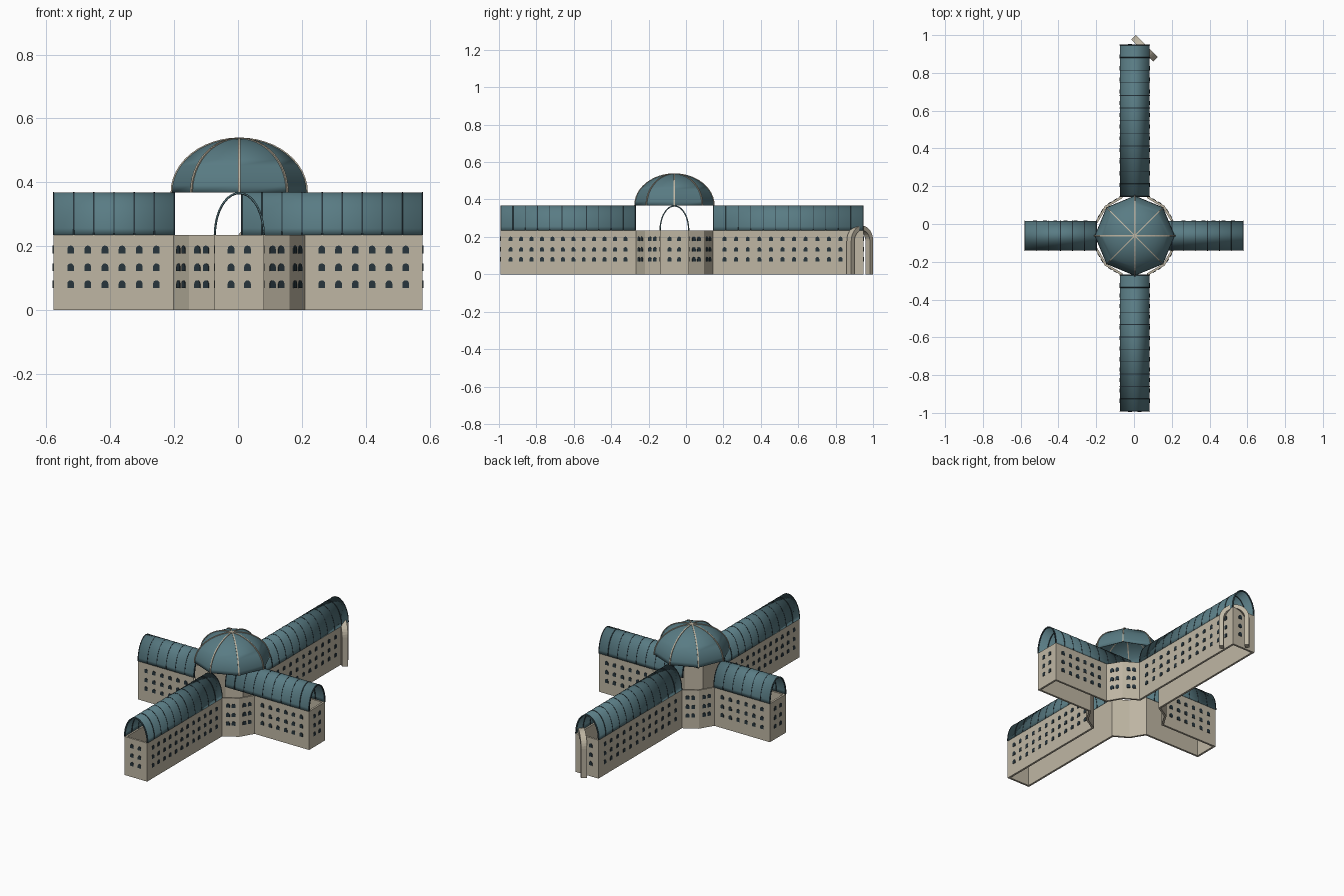
import bpy, bmesh
from math import sin, cos, pi, sqrt
from mathutils import Vector, Matrix

if "Cube" in bpy.data.objects:
    bpy.data.objects.remove(bpy.data.objects["Cube"])

CX, CY = 0.004, -0.062          # centre of the crossing
WALL, ROOF, TOP = 0.235, 0.368, 0.54
HW = 0.077                      # half width of a wing
Z = Vector((0, 0, 1))


def material(name, rgb):
    m = bpy.data.materials.new(name)
    m.diffuse_color = (*rgb, 1)
    m.use_nodes = True
    m.node_tree.nodes["Principled BSDF"].inputs["Base Color"].default_value = m.diffuse_color
    return m


STONE = material("stone", (0.52, 0.47, 0.37))
TEAL = material("teal_roof", (0.10, 0.20, 0.23))
DARK = material("dark", (0.02, 0.035, 0.045))


def finish(bm, name, mat, thick=0, smooth=False, fix=True):
    if fix:
        bmesh.ops.recalc_face_normals(bm, faces=bm.faces)
    me = bpy.data.meshes.new(name)
    bm.to_mesh(me)
    bm.free()
    ob = bpy.data.objects.new(name, me)
    bpy.context.collection.objects.link(ob)
    me.materials.append(mat)
    if smooth:
        bpy.ops.object.select_all(action='DESELECT')
        ob.select_set(True)
        bpy.context.view_layer.objects.active = ob
        bpy.ops.object.shade_smooth_by_angle(angle=0.6)
    if thick:
        s = ob.modifiers.new("thickness", 'SOLIDIFY')
        s.thickness, s.offset, s.use_even_offset = thick, -1, True
    return ob


def prism(bm, pts, origin, u, v, w, depth):
    """Extrude a 2D outline (u, v) symmetrically by depth along w."""
    lo, hi = ([bm.verts.new(origin + u * a + v * b + w * (s * depth / 2)) for a, b in pts]
              for s in (-1, 1))
    bm.faces.new(lo[::-1])
    bm.faces.new(hi)
    n = len(pts)
    for i in range(n):
        j = (i + 1) % n
        bm.faces.new((lo[i], lo[j], hi[j], hi[i]))


def arc(a, b, n=16, z=0, end=pi):
    return [(a * cos(end * i / n), z + b * sin(end * i / n)) for i in range(n + 1)]


# plan outline: four wings joined by faceted corners (counter-clockwise)
XE, YS, YN = 0.578, -0.993, 0.95
R = 0.206
k = 0.158
plan = [(HW, YS - CY), (HW, -R), (k, -k), (R, -HW), (XE, -HW), (XE, HW), (R, HW), (k, k),
        (HW, R), (HW, YN - CY), (-HW, YN - CY), (-HW, R), (-k, k), (-R, HW), (-XE, HW),
        (-XE, -HW), (-R, -HW), (-k, -k), (-HW, -R), (-HW, YS - CY)]
plan = [Vector((x + (CX if abs(x) < XE else 0), y + CY, 0)) for x, y in plan]

# hollow outer walls
bm = bmesh.new()
lo = [bm.verts.new(p) for p in plan]
hi = [bm.verts.new(p + Z * WALL) for p in plan]
for i in range(len(plan)):
    j = (i + 1) % len(plan)
    bm.faces.new((lo[i], lo[j], hi[j], hi[i]))
finish(bm, "walls", STONE, 0.012, fix=False)

# three rows of arched windows on every wall
bm = bmesh.new()
for i, p in enumerate(plan):
    q = plan[(i + 1) % len(plan)]
    d = q - p
    length, u = d.length, d.normalized()
    n = 12 if length > 0.6 else 6 if length > 0.3 else 2
    for c in range(n):
        for z in (0.068, 0.121, 0.177):
            o = p + d * ((c + 1) / (n + 1)) + Z * z
            shape = [(-0.0105, 0), (0.0105, 0)] + arc(0.0105, 0.0105, 6, 0.014)
            prism(bm, shape, o, u, Z, u.cross(Z), 0.005)
finish(bm, "windows", DARK)


# barrel vault roofs, open at the ends, with dark seams
def vault(name, start, end, count):
    d = end - start
    w = d.normalized()
    u = Vector((-w.y, w.x, 0))
    bm = bmesh.new()
    rows = [[bm.verts.new(o + u * a + Z * b) for a, b in arc(HW + 0.002, ROOF - WALL, 20)]
            for o in (start, end)]
    for i in range(20):
        bm.faces.new((rows[0][i], rows[0][i + 1], rows[1][i + 1], rows[1][i]))
    bm.normal_update()
    if sum(f.normal.z for f in bm.faces) < 0:
        bmesh.ops.reverse_faces(bm, faces=bm.faces)
    finish(bm, name + "_vault", TEAL, 0.004, True, False)
    bm = bmesh.new()
    ring = arc(HW + 0.003, ROOF - WALL + 0.001, 20)
    ring += arc(HW - 0.004, ROOF - WALL - 0.006, 20)[::-1]
    for i in range(count + 1):
        o = start + w * (0.002 + (d.length - 0.004) * i / count)
        prism(bm, ring, o, u, Z, w, 0.004)
    finish(bm, name + "_seams", DARK)


vault("front_wing", Vector((CX, -0.268, WALL)), Vector((CX, -0.993, WALL)), 11)
vault("back_wing", Vector((CX, 0.144, WALL)), Vector((CX, 0.95, WALL)), 12)
vault("left_wing", Vector((-0.197, CY, WALL)), Vector((-0.58, CY, WALL)), 6)
vault("right_wing", Vector((0.01, CY, WALL)), Vector((0.58, CY, WALL)), 9)

# eight-sided dome shell
DR, DH, N = 0.212, TOP - ROOF - 0.003, 12
C = Vector((CX, CY, ROOF))
profile = arc(DR, DH, N, 0, pi / 2)
bm = bmesh.new()
rings = [[bm.verts.new(C + Vector((r * cos(a * pi / 4), r * sin(a * pi / 4), z)))
          for a in range(8)] for r, z in profile[:-1]]
tip = bm.verts.new(C + Z * DH)
for a in range(8):
    b = (a + 1) % 8
    for r0, r1 in zip(rings, rings[1:]):
        bm.faces.new((r0[a], r0[b], r1[b], r1[a]))
    bm.faces.new((rings[-1][a], rings[-1][b], tip))
finish(bm, "dome", TEAL, 0.004, True, False)

# stone ribs along the dome corners
bm = bmesh.new()
rib = arc(DR + 0.003, DH + 0.003, N, 0, pi / 2) + arc(DR - 0.005, DH - 0.005, N, 0, pi / 2)[::-1]
for a in range(8):
    u = Vector((cos(a * pi / 4), sin(a * pi / 4), 0))
    prism(bm, rib, C, u, Z, u.cross(Z), 0.007)
finish(bm, "dome_ribs", STONE)

# entrance arch set diagonally on the back corner
bm = bmesh.new()
gate = [(0.083, 0)] + arc(0.083, 0.083, 16, 0.177) + [(-0.083, 0), (-0.058, 0)]
gate += arc(0.058, 0.058, 16, 0.177)[::-1] + [(0.058, 0)]
s = sqrt(0.5)
prism(bm, gate, Vector((0.055, 0.93, 0)), Vector((-s, s, 0)), Z, Vector((s, s, 0)), 0.034)
finish(bm, "entrance_arch", STONE)
